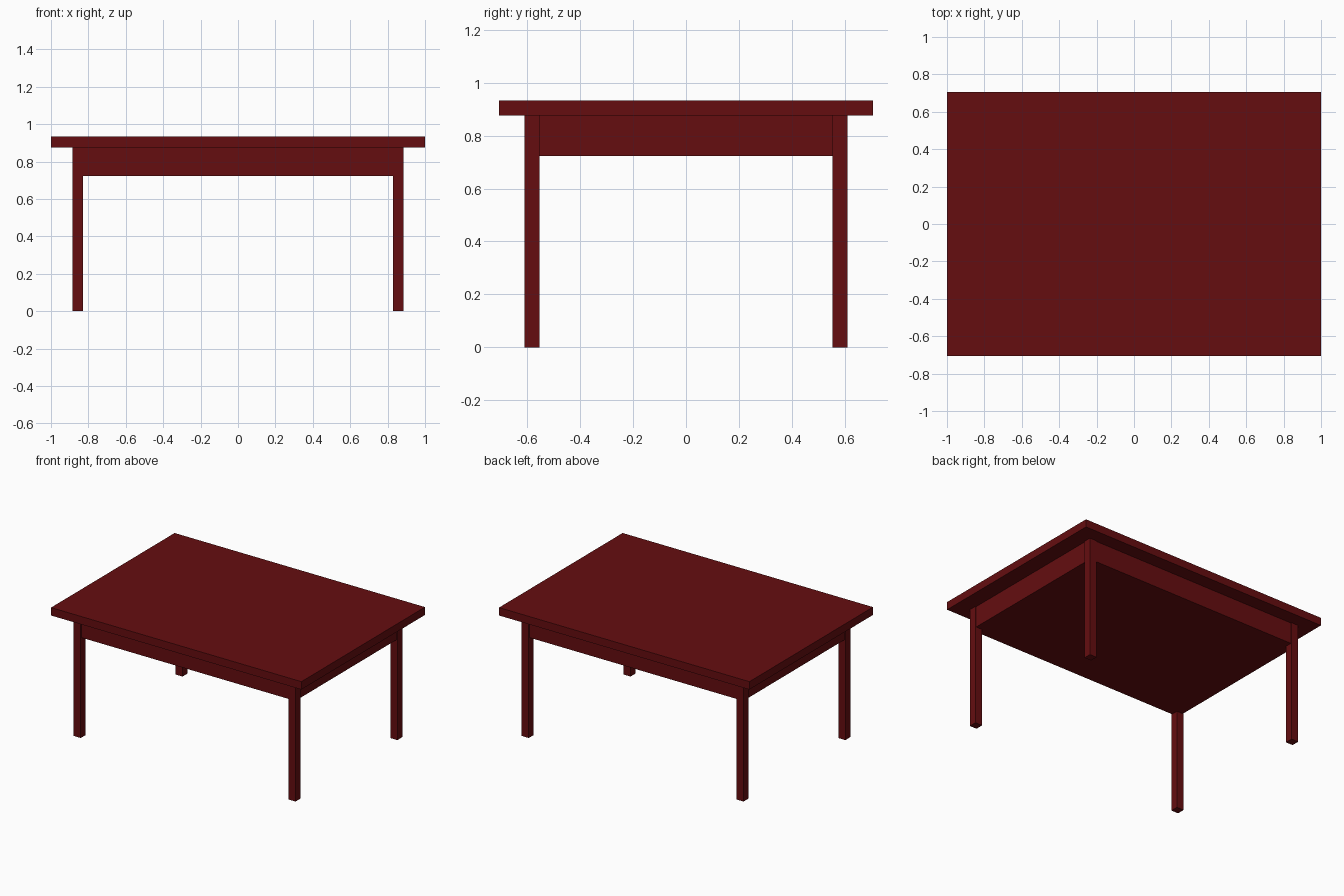
import bpy

if "Cube" in bpy.data.objects:
    bpy.data.objects.remove(bpy.data.objects["Cube"])

# One dark red colour for the whole table
red = bpy.data.materials.new("dark red wood")
red.diffuse_color = (0.13, 0.004, 0.005, 1.0)
red.use_nodes = True
red.node_tree.nodes["Principled BSDF"].inputs["Base Color"].default_value = red.diffuse_color


def box(name, lo, hi):
    """Axis-aligned box between two corners."""
    bpy.ops.mesh.primitive_cube_add(size=1)
    ob = bpy.context.object
    ob.name = name
    for v in ob.data.vertices:
        v.co = [(a + b) / 2 + c * (b - a) for a, b, c in zip(lo, hi, v.co)]
    ob.data.materials.append(red)
    return ob


TOP_Z, UNDER_Z, APRON_Z = 0.933, 0.876, 0.723
LEG_X, LEG_Y = 0.886, 0.609      # outer faces of the legs
LEG_W = 0.056
INSET = 0.006                    # apron sits just behind the leg faces

# Table top
box("table_top", (-1, -0.705, UNDER_Z), (1, 0.705, TOP_Z))

# Closed apron box under the top
ax, ay = LEG_X - INSET, LEG_Y - INSET
box("apron", (-ax, -ay, APRON_Z), (ax, ay, UNDER_Z))

# Four square legs
for sy, depth in ((-1, "front"), (1, "back")):
    for sx, side in ((-1, "left"), (1, "right")):
        cx, cy, h = sx * (LEG_X - LEG_W / 2), sy * (LEG_Y - LEG_W / 2), LEG_W / 2
        box(f"{depth}_{side}_leg", (cx - h, cy - h, 0), (cx + h, cy + h, UNDER_Z))
